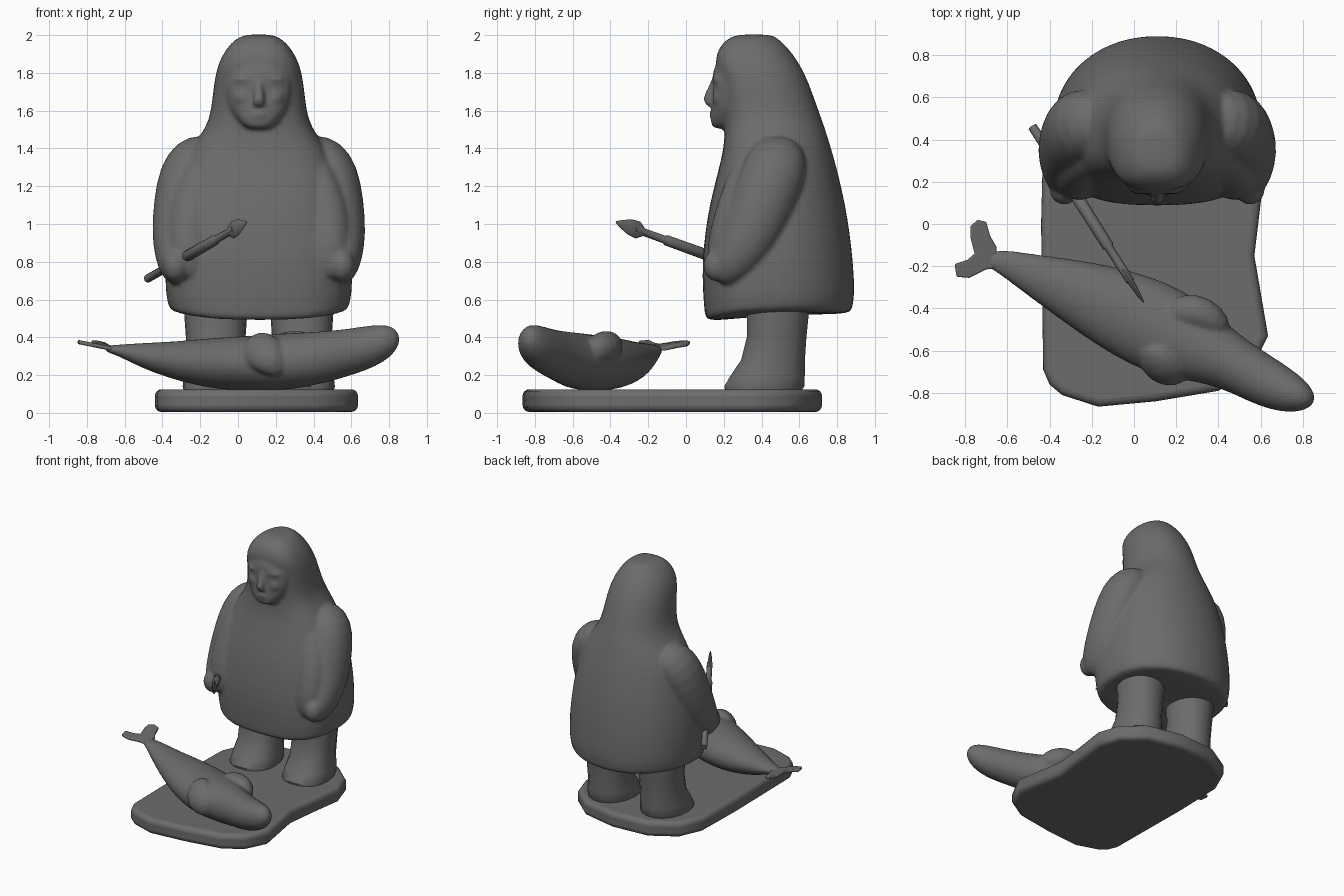
import bpy, bmesh, math
from mathutils import Vector

if "Cube" in bpy.data.objects:
    bpy.data.objects.remove(bpy.data.objects["Cube"])

CX = 0.11  # centre line of the standing figure
stone = bpy.data.materials.new('dark_stone')
stone.diffuse_color = (.15, .15, .15, 1)
stone.use_nodes = True
stone.node_tree.nodes["Principled BSDF"].inputs["Base Color"].default_value = stone.diffuse_color


def finish(bm, name, angle=40):
    bmesh.ops.recalc_face_normals(bm, faces=bm.faces[:])
    me = bpy.data.meshes.new(name)
    bm.to_mesh(me)
    bm.free()
    me.materials.append(stone)
    ob = bpy.data.objects.new(name, me)
    bpy.context.collection.objects.link(ob)
    bpy.ops.object.select_all(action='DESELECT')
    ob.select_set(True)
    bpy.context.view_layer.objects.active = ob
    bpy.ops.object.shade_smooth_by_angle(angle=math.radians(angle))
    return ob


def skin(name, rings, angle=40):
    bm = bmesh.new()
    vs = [[bm.verts.new(p) for p in r] for r in rings]
    n = len(vs[0])
    for a, b in zip(vs, vs[1:]):
        for i in range(n):
            bm.faces.new((a[i], a[(i + 1) % n], b[(i + 1) % n], b[i]))
    bm.faces.new(vs[0])
    bm.faces.new(vs[-1])
    return finish(bm, name, angle)


def power(v, e):
    return math.copysign(abs(v) ** (2 / e), v)


def stack(name, cx, rows, n=28, front=2.3, hem=0.0):
    """Horizontal rings; each row is z, half width, front y, back y."""
    rings = []
    for k, (z, hw, yf, yb) in enumerate(rows):
        yc, ring = yf + 0.45 * (yb - yf), []
        for i in range(n):
            t = 2 * math.pi * i / n
            c, s = math.cos(t), math.sin(t)
            e = front if s < 0 else 2.1
            depth = (yc - yf) if s < 0 else (yb - yc)
            lift = hem * (0.6 * c * c + 0.4 * (1 + s)) if k < 2 else 0
            ring.append((cx + hw * power(c, e), yc + depth * power(s, e), z + lift))
        rings.append(ring)
    return skin(name, rings)


def tube(name, rows, up=(0, 0, 1), n=20, angle=40):
    """Sweep of ellipses; each row is x, y, z, side radius, up radius."""
    pts, rings = [Vector(r[:3]) for r in rows], []
    for k, r in enumerate(rows):
        t = (pts[min(k + 1, len(pts) - 1)] - pts[max(k - 1, 0)]).normalized()
        side = t.cross(Vector(up)).normalized()
        top = side.cross(t)
        rings.append([pts[k] + side * r[3] * math.cos(a) + top * r[4] * math.sin(a)
                      for a in (2 * math.pi * i / n for i in range(n))])
    return skin(name, rings, angle)


def blob(name, loc, rad, rot=0.0):
    bm = bmesh.new()
    bmesh.ops.create_uvsphere(bm, u_segments=20, v_segments=12, radius=1)
    ob = finish(bm, name)
    ob.location, ob.scale, ob.rotation_euler[2] = loc, rad, math.radians(rot)
    return ob


def plate(name, outline, z, height, tilt=lambda x, y: 0.0, bevel=0.0):
    bm = bmesh.new()
    f = bm.faces.new([bm.verts.new((x, y, z + tilt(x, y))) for x, y in outline])
    ext = bmesh.ops.extrude_face_region(bm, geom=[f])
    bmesh.ops.translate(bm, vec=(0, 0, height),
                        verts=[v for v in ext['geom'] if isinstance(v, bmesh.types.BMVert)])
    ob = finish(bm, name, 50)
    m = ob.modifiers.new('round', 'BEVEL')
    m.width, m.segments, m.limit_method, m.angle_limit = bevel, 4, 'ANGLE', 1.2
    return ob


def fuse(parts, voxel, soften):
    """Join parts into the first one and melt them into one carved surface."""
    bpy.ops.object.select_all(action='DESELECT')
    for p in parts:
        p.select_set(True)
    bpy.context.view_layer.objects.active = parts[0]
    bpy.ops.object.join()
    m = parts[0].modifiers.new('round', 'SUBSURF')
    m.levels = m.render_levels = 1
    m = parts[0].modifiers.new('melt', 'REMESH')
    m.mode, m.voxel_size, m.use_smooth_shade = 'VOXEL', voxel, True
    m = parts[0].modifiers.new('soften', 'SMOOTH')
    m.factor, m.iterations = .5, soften


# base slab
plate('base', [(-.43, -.69), (-.40, -.76), (-.34, -.81), (-.17, -.865), (.1, -.84), (.4, -.79), (.55, -.7),
               (.635, -.53), (.57, -.15), (.60, .1), (.635, .35), (.58, .52), (.42, .66), (.15, .72),
               (-.15, .70), (-.35, .58), (-.43, .4), (-.44, .0)], .005, .12, bevel=.035)

# hooded robe
figure = [stack('robe', CX, [
    (.48, .465, .105, .872), (.50, .475, .10, .88), (.62, .497, .088, .898), (.80, .50, .083, .888),
    (.95, .485, .10, .87), (1.1, .462, .122, .847), (1.3, .41, .175, .80), (1.41, .355, .20, .767),
    (1.51, .28, .205, .737), (1.6, .252, .20, .703), (1.75, .239, .18, .652), (1.85, .217, .148, .602),
    (1.93, .173, .17, .545), (1.985, .12, .22, .485), (2.005, .06, .28, .45)], front=2.8, hem=.05)]

# sleeves and hands
for s in (-1, 1):
    x = lambda off: CX + s * off
    figure.append(tube('sleeve', [
        (x(.25), .50, 1.43, .07, .10), (x(.335), .49, 1.36, .13, .158), (x(.385), .46, 1.26, .15, .175),
        (x(.42), .40, 1.1, .14, .17), (x(.44), .34, .94, .13, .155), (x(.445), .26, .82, .105, .13),
        (x(.44), .20, .74, .078, .092), (x(.43), .175, .69, .03, .04)], up=(0, 1, 0)))
    figure.append(blob('hand', (x(.44), .16, .78), (.07, .07, .085)))
    # fold filling the gap between sleeve and chest
    figure.append(tube('sleeve_fold', [
        (x(.27), .36, 1.38, .06, .06), (x(.31), .32, 1.25, .10, .10), (x(.36), .27, 1.08, .12, .11),
        (x(.37), .215, .92, .12, .10), (x(.37), .18, .8, .10, .075), (x(.37), .17, .7, .05, .04)],
        up=(0, 1, 0)))

# face with nose, lips, brows and cheeks
figure.append(stack('face', CX, [
    (1.503, .05, .15, .30), (1.52, .09, .130, .33), (1.58, .137, .132, .34), (1.65, .168, .140, .35),
    (1.72, .176, .144, .35), (1.78, .17, .138, .35), (1.84, .13, .15, .35), (1.88, .07, .19, .33)]))
figure.append(tube('nose', [(CX, .15, 1.78, .014, .014), (CX, .138, 1.72, .02, .02),
                            (CX, .112, 1.665, .034, .028), (CX, .118, 1.64, .036, .024),
                            (CX, .143, 1.625, .02, .012)], up=(0, 1, 0), n=12))
figure.append(blob('lips', (CX, .14, 1.58), (.045, .02, .018)))
for s in (-1, 1):
    figure.append(blob('brow', (CX + s * .075, .166, 1.765), (.06, .026, .022)))
    figure.append(blob('cheek', (CX + s * .085, .178, 1.67), (.05, .04, .05)))
fuse(figure, .012, 8)

# boots
for s in (-1, 1):
    stack('boot', CX + s * .228, [
        (.10, .165, .21, .60), (.14, .175, .20, .63), (.20, .168, .235, .632), (.28, .155, .29, .632),
        (.4, .158, .32, .64), (.6, .172, .32, .66)], n=18)

# harpoon along one straight line
tail, tip = Vector((-.48, .46, .71)), Vector((.045, -.37, 1.01))
along = lambda t, a, b: (*tail.lerp(tip, t), a, b)
tube('harpoon_shaft', [along(0, .022, .022), along(.33, .022, .022), along(.34, .03, .03),
                       along(.68, .028, .028), along(.69, .021, .021), along(.88, .02, .02)], n=10)
tube('harpoon_head', [along(.82, .016, .02), along(.86, .016, .047), along(.91, .014, .043),
                      along(.96, .010, .025), along(1, .003, .006)], n=8)

# seal body with front flippers pressed to its sides
seal = [tube('seal', [
    (-.71, -.165, .34, .035, .018), (-.64, -.17, .335, .055, .026), (-.5, -.23, .305, .093, .068),
    (-.35, -.29, .28, .135, .098), (-.18, -.36, .265, .18, .13), (0, -.44, .26, .21, .145),
    (.15, -.51, .265, .215, .15), (.3, -.575, .275, .18, .15), (.45, -.65, .295, .13, .137),
    (.6, -.735, .325, .122, .122), (.69, -.78, .35, .11, .113), (.77, -.812, .38, .088, .095),
    (.82, -.828, .41, .055, .065), (.845, -.835, .425, .02, .025)], n=24),
    tube('flipper_inner', [(.14, -.44, .36, .04, .03), (.24, -.40, .365, .085, .07),
                           (.33, -.425, .355, .085, .085), (.40, -.48, .33, .07, .08),
                           (.43, -.53, .30, .03, .03)]),
    tube('flipper_outer', [(.07, -.57, .39, .06, .03), (.10, -.635, .355, .1, .065),
                           (.145, -.685, .31, .11, .075), (.19, -.715, .26, .085, .065),
                           (.22, -.72, .20, .03, .02)], up=(-.3, -.8, .5))]
fuse(seal, .011, 8)

# seal tail flukes
plate('seal_flukes', [(-.65, -.11), (-.68, -.06), (-.70, .01), (-.74, .02), (-.775, -.01), (-.775, -.06),
                      (-.755, -.14), (-.79, -.17), (-.85, -.19), (-.84, -.25), (-.78, -.255), (-.70, -.215),
                      (-.65, -.21)], .325, .022,
      lambda x, y: .2 * (-.65 - x) + .12 * max(0, y + .13), bevel=.008)
